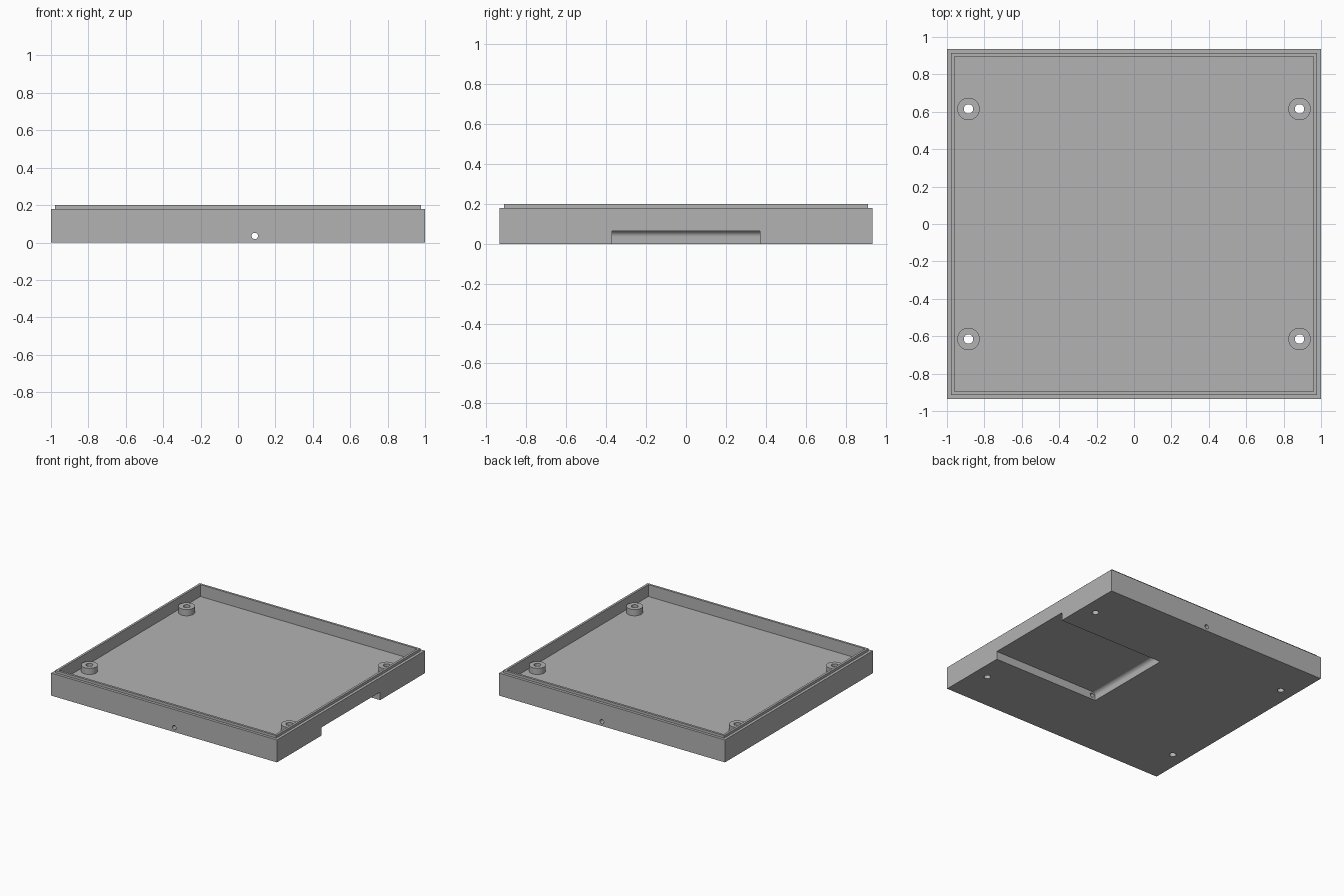
import bpy, bmesh, math

cube = bpy.data.objects.get("Cube")
if cube:
    bpy.data.objects.remove(cube, do_unlink=True)

HX, HY = 1.0, 0.935          # outer half sizes
RIM, TOP, FLOOR = 0.18, 0.2, 0.105
LIP, WALL = 0.022, 0.04      # insets of lip and inner wall
BOSS_TOP, BOSS_R, SCREW_R = 0.155, 0.06, 0.025
ROD_X, ROD_Z, ROD_R = 0.09, 0.035, 0.017
POCKET_Y, POCKET_R = 0.37, 0.03

grey = bpy.data.materials.new("plain grey")
grey.use_nodes = True
colour = (0.45, 0.45, 0.45, 1)
grey.diffuse_color = colour
grey.node_tree.nodes["Principled BSDF"].inputs["Base Color"].default_value = colour


def make_object(name, bm):
    bmesh.ops.recalc_face_normals(bm, faces=bm.faces)
    mesh = bpy.data.meshes.new(name)
    bm.to_mesh(mesh)
    bm.free()
    mesh.materials.append(grey)
    obj = bpy.data.objects.new(name, mesh)
    bpy.context.collection.objects.link(obj)
    return obj


def loft(name, rings):
    """Closed solid through rings of equal point count."""
    bm = bmesh.new()
    loops = [[bm.verts.new(p) for p in ring] for ring in rings]
    n = len(loops[0])
    for a, b in zip(loops, loops[1:]):
        for i in range(n):
            j = (i + 1) % n
            bm.faces.new((a[i], a[j], b[j], b[i]))
    bm.faces.new(loops[0])
    bm.faces.new(loops[-1])
    return make_object(name, bm)


def rectangle(inset, z):
    x, y = HX - inset, HY - inset
    return [(-x, -y, z), (x, -y, z), (x, y, z), (-x, y, z)]


def circle(x, y, r, z, n=48):
    return [(x + r * math.cos(2 * math.pi * i / n),
             y + r * math.sin(2 * math.pi * i / n), z) for i in range(n)]


def rod_circle(y, n=32):
    return [(x, y, z) for x, z, _ in circle(ROD_X, ROD_Z, ROD_R, 0, n)]


def combine(target, tool, operation):
    """Boolean the tool into the target, then discard the tool."""
    mod = target.modifiers.new(operation.lower(), 'BOOLEAN')
    mod.operation, mod.solver, mod.object = operation, 'EXACT', tool
    bpy.ops.object.select_all(action='DESELECT')
    bpy.context.view_layer.objects.active = target
    target.select_set(True)
    bpy.ops.object.modifier_apply(modifier=mod.name)
    bpy.data.objects.remove(tool, do_unlink=True)


# Tray with stepped lip and raised floor
tray = loft("tray", [rectangle(i, z) for i, z in (
    (0, 0), (0, RIM), (LIP, RIM), (LIP, TOP), (WALL, TOP), (WALL, FLOOR))])

# Screw bosses, drilled right through the floor
spots = [(sx * 0.885, sy * 0.615) for sx in (-1, 1) for sy in (-1, 1)]
for x, y in spots:
    combine(tray, loft("screw_boss", [circle(x, y, BOSS_R, z)
            for z in (FLOOR - 0.02, BOSS_TOP)]), 'UNION')
for x, y in spots:
    combine(tray, loft("screw_cutter", [circle(x, y, SCREW_R, z)
            for z in (-0.1, 0.3)]), 'DIFFERENCE')

# Underside pocket, open at the left side, with a rounded inner end
arc = [(ROD_X - POCKET_R * math.cos(a), ROD_Z + POCKET_R * math.sin(a))
       for a in (math.pi / 2 * i / 12 for i in range(13))]
section = [(1.1, -0.1), (ROD_X - POCKET_R, -0.1)] + arc + [(1.1, ROD_Z + POCKET_R)]
combine(tray, loft("pocket_cutter", [[(x, y, z) for x, z in section]
        for y in (-POCKET_Y, POCKET_Y)]), 'DIFFERENCE')

# Rod hole running from front to back
combine(tray, loft("rod_cutter", [rod_circle(y) for y in (-1.1, 1.1)]), 'DIFFERENCE')

bpy.ops.object.shade_smooth_by_angle(angle=math.radians(30))
